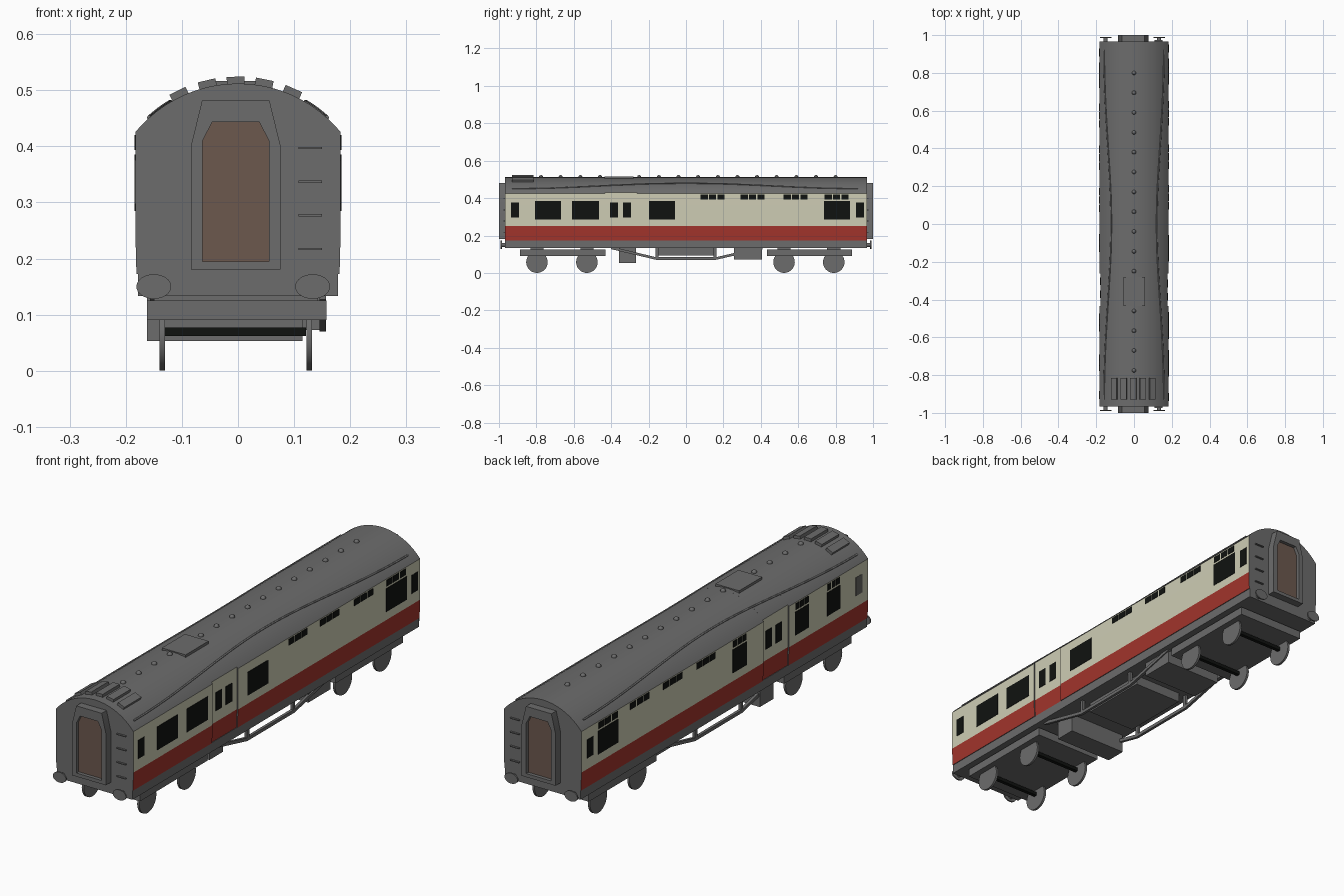
import bpy, bmesh, math
from mathutils import Matrix, Vector

if "Cube" in bpy.data.objects:
    bpy.data.objects.remove(bpy.data.objects["Cube"])


def material(name, rgb):
    m = bpy.data.materials.new(name)
    m.diffuse_color = (*rgb, 1)
    m.use_nodes = True
    m.node_tree.nodes["Principled BSDF"].inputs["Base Color"].default_value = m.diffuse_color
    return m


GREY = material("grey", (0.15, 0.15, 0.15))
CREAM = material("cream", (0.62, 0.61, 0.46))
RED = material("red", (0.36, 0.034, 0.025))
BLACK = material("black", (0.005, 0.006, 0.005))
BROWN = material("brown", (0.15, 0.098, 0.076))
PALE = material("window grey", (0.13, 0.13, 0.12))

L, HW = 0.967, 0.183          # body half length and half width
ROOF_R, ROOF_C = 0.236, 0.276  # roof arc radius and centre height
CX = -0.004                   # the fittings sit slightly left of centre


def roof_z(x):
    return ROOF_C + math.sqrt(ROOF_R ** 2 - x * x)


def finish(bm, name, mats):
    bmesh.ops.recalc_face_normals(bm, faces=bm.faces)
    me = bpy.data.meshes.new(name)
    bm.to_mesh(me)
    bm.free()
    for m in mats:
        me.materials.append(m)
    ob = bpy.data.objects.new(name, me)
    bpy.context.collection.objects.link(ob)
    return ob


def box(name, x0, x1, y0, y1, z0, z1, mat=GREY, tilt=0.0):
    bm = bmesh.new()
    bmesh.ops.create_cube(bm, size=1)
    bmesh.ops.scale(bm, vec=(x1 - x0, y1 - y0, z1 - z0), verts=bm.verts)
    ob = finish(bm, name, [mat])
    ob.location = ((x0 + x1) / 2, (y0 + y1) / 2, (z0 + z1) / 2)
    ob.rotation_euler.y = tilt
    return ob


def cylinder(name, centre, radius, depth, axis, mat=GREY, squash=1.0, sides=32):
    bm = bmesh.new()
    bmesh.ops.create_cone(bm, cap_ends=True, segments=sides, radius1=radius,
                          radius2=radius, depth=depth)
    bmesh.ops.rotate(bm, verts=bm.verts, matrix=Matrix.Rotation(math.pi / 2, 3, axis))
    bmesh.ops.scale(bm, vec=(1, 1, squash), verts=bm.verts)
    bmesh.ops.translate(bm, vec=centre, verts=bm.verts)
    return finish(bm, name, [mat])


def extrude_y(bm, pts, y0, y1):
    a = [bm.verts.new((x, y0, z)) for x, z in pts]
    b = [bm.verts.new((x, y1, z)) for x, z in pts]
    bm.faces.new(a)
    bm.faces.new(b)
    for i in range(len(pts)):
        j = (i + 1) % len(pts)
        bm.faces.new((a[i], a[j], b[j], b[i]))


# Body shell: grey roof and ends, cream and red sides chosen by height
def body(name, y0, y1, hw):
    roof = [(hw * math.sin(t), roof_z(hw * math.sin(t)))
            for t in [math.pi / 2 - math.pi * i / 24 for i in range(25)]]
    pts = [(-hw, 0.25), (-hw + 0.002, 0.172), (hw - 0.002, 0.172), (hw, 0.25)] + roof
    bm = bmesh.new()
    extrude_y(bm, pts, y0, y1)
    ob = finish(bm, name, [GREY, CREAM, RED])
    for p in ob.data.polygons:
        if abs(p.normal.x) > 0.95 and p.center.z < 0.425:
            p.material_index = 1 if p.center.z > 0.25 else 2


body("front_body", -L, -0.433, HW)
body("guard_section", -0.433, -0.262, HW - 0.005)
body("main_body", -0.262, L, HW)
box("solebar", -0.178, 0.178, -L, L, 0.133, 0.172)


# Side windows, each a thin plate on the body side
def window(side, y0, y1, z0, z1, mat=BLACK):
    off = 0.005 if -0.43 < y0 < -0.27 else 0
    xs = sorted((side * (HW - off - 0.003), side * (HW - off + 0.0015)))
    box("window", *xs, y0, y1, z0, z1, mat)


def top_lights(side, y0, y1):
    w = (y1 - y0) / 3
    for i in range(3):
        window(side, y0 + i * w + 0.003, y0 + (i + 1) * w - 0.003, 0.393, 0.42)


# right side
for y0, y1 in [(-0.807, -0.668), (-0.61, -0.465), (-0.198, -0.059), (0.738, 0.877)]:
    window(1, y0, y1, 0.285, 0.385)
for y0 in (-0.936, -0.406, -0.337, 0.909):
    window(1, y0, y0 + 0.042, 0.297, 0.376)
for y0 in (0.075, 0.289, 0.519, 0.738):
    top_lights(1, y0, y0 + 0.134)
# left side
for y0, y1 in [(0.72, 0.855), (-0.149, -0.054), (-0.568, -0.473), (-0.778, -0.69)]:
    window(-1, y0, y1, 0.285, 0.385)
    top_lights(-1, y0, y1)
for y0 in (0.887, -0.324, -0.393):
    window(-1, y0, y0 + 0.042, 0.297, 0.376)
window(-1, -0.926, -0.884, 0.297, 0.376, PALE)
for y0 in (0.507, 0.284, 0.06):
    top_lights(-1, y0, y0 + 0.134)

# Rain strips bowing up along the roof
for s in (-1, 1):
    cu = bpy.data.curves.new("rain_strip", "CURVE")
    cu.dimensions = "3D"
    cu.bevel_depth = 0.004
    cu.bevel_resolution = 1
    cu.use_fill_caps = True
    sp = cu.splines.new("POLY")
    sp.points.add(24)
    for i, p in enumerate(sp.points):
        y = -0.93 + 1.85 * i / 24
        z = 0.451 + 0.028 * (0.5 + 0.5 * math.cos(math.pi * y / 0.93))
        p.co = (s * math.sqrt(ROOF_R ** 2 - (z - ROOF_C) ** 2), y, z, 1)
    cu.materials.append(GREY)
    bpy.context.collection.objects.link(bpy.data.objects.new("rain_strip", cu))

# Dome ventilators along the ridge, with a hatch in place of one
for i in range(16):
    if i == 11:
        continue
    bm = bmesh.new()
    bmesh.ops.create_uvsphere(bm, u_segments=12, v_segments=8, radius=0.011)
    bmesh.ops.translate(bm, vec=(0, 0.8 - 0.105 * i, 0.512), verts=bm.verts)
    finish(bm, "roof_ventilator", [GREY])
box("roof_hatch", -0.055, 0.057, -0.435, -0.28, 0.5, 0.516)

# Fan of louvre boxes over the front end
for i in range(-2, 3):
    x = CX + 0.05 * i
    z = roof_z(x) + 0.003
    box("roof_louvre", x - 0.016, x + 0.016, -0.93, -0.815, z - 0.009, z + 0.009,
        tilt=math.asin(x / ROOF_R))

# Gangways, doors, buffers and steps at both ends
outer = [(-0.08, 0.18), (0.08, 0.18), (0.08, 0.4), (0.06, 0.482), (-0.06, 0.482), (-0.08, 0.4)]
inner = [(-0.059, 0.195), (0.059, 0.195), (0.059, 0.41), (0.042, 0.443),
         (-0.042, 0.443), (-0.059, 0.41)]
for e in (-1, 1):
    bm = bmesh.new()
    rings = [[bm.verts.new((x + CX, e * y, z)) for x, z in pts]
             for pts, y in ((outer, 0.96), (outer, 1.0), (inner, 1.0), (inner, 0.96))]
    for a, b in zip(rings, rings[1:]):
        for i in range(6):
            j = (i + 1) % 6
            bm.faces.new((a[i], a[j], b[j], b[i]))
    finish(bm, "gangway_frame", [GREY])
    bm = bmesh.new()
    extrude_y(bm, [(x + CX, z) for x, z in inner], e * 0.981, e * 0.985)
    finish(bm, "gangway_door", [BROWN])
    for x in (-0.15, 0.133):
        cylinder("buffer_head", (x, e * 0.988, 0.15), 0.031, 0.006, "X", squash=0.71)
        cylinder("buffer_stock", (x, e * 0.973, 0.15), 0.011, 0.03, "X", sides=16)
    for z in (0.215, 0.275, 0.335, 0.395):
        box("end_step", 0.108, 0.15, e * L - 0.008, e * L + 0.008, z, z + 0.004)

# Bogies with wheels and axles
for c, axles in ((-0.659, (-0.797, -0.53)), (0.66, (0.524, 0.79))):
    box("bogie_frame", -0.162, 0.158, c - 0.228, c + 0.228, 0.09, 0.125)
    for y in axles:
        box("spring_block", -0.15, 0.142, y - 0.035, y + 0.035, 0.12, 0.136)
        box("axle", -0.13, 0.121, y - 0.008, y + 0.008, 0.062, 0.077, BLACK)
        for x in (-0.135, 0.127):
            cylinder("wheel", (x, y, 0.0575), 0.0575, 0.01, "Y")

# Underfloor equipment
box("battery_box", -0.162, 0.115, -0.358, -0.267, 0.053, 0.136)
box("tank_box", -0.115, 0.152, 0.257, 0.406, 0.073, 0.136)
box("centre_box", -0.115, 0.115, -0.15, 0.155, 0.092, 0.136)

# Truss rods below the solebar on each side
path = [(-0.4, 0.134), (-0.16, 0.077), (0.16, 0.077), (0.41, 0.134)]
for s in (-1, 1):
    bm = bmesh.new()
    rows = [[bm.verts.new((x, y, z + dz)) for y, z in path]
            for x, dz in ((s * 0.145, -0.007), (s * 0.157, -0.007),
                          (s * 0.157, 0.007), (s * 0.145, 0.007))]
    for k in range(4):
        a, b = rows[k], rows[(k + 1) % 4]
        for i in range(3):
            bm.faces.new((a[i], a[i + 1], b[i + 1], b[i]))
    for i in (0, 3):
        bm.faces.new([r[i] for r in rows])
    finish(bm, "truss_rod", [GREY])
    for y in (-0.155, 0.155):
        box("truss_post", s * 0.151 - 0.006, s * 0.151 + 0.006, y - 0.007, y + 0.007, 0.077, 0.136)

# Smooth the curved parts, keeping edges sharp
for ob in bpy.context.scene.objects:
    ob.select_set(ob.type == "MESH")
    if ob.type == "MESH":
        bpy.context.view_layer.objects.active = ob
bpy.ops.object.shade_smooth_by_angle(angle=math.radians(30))
